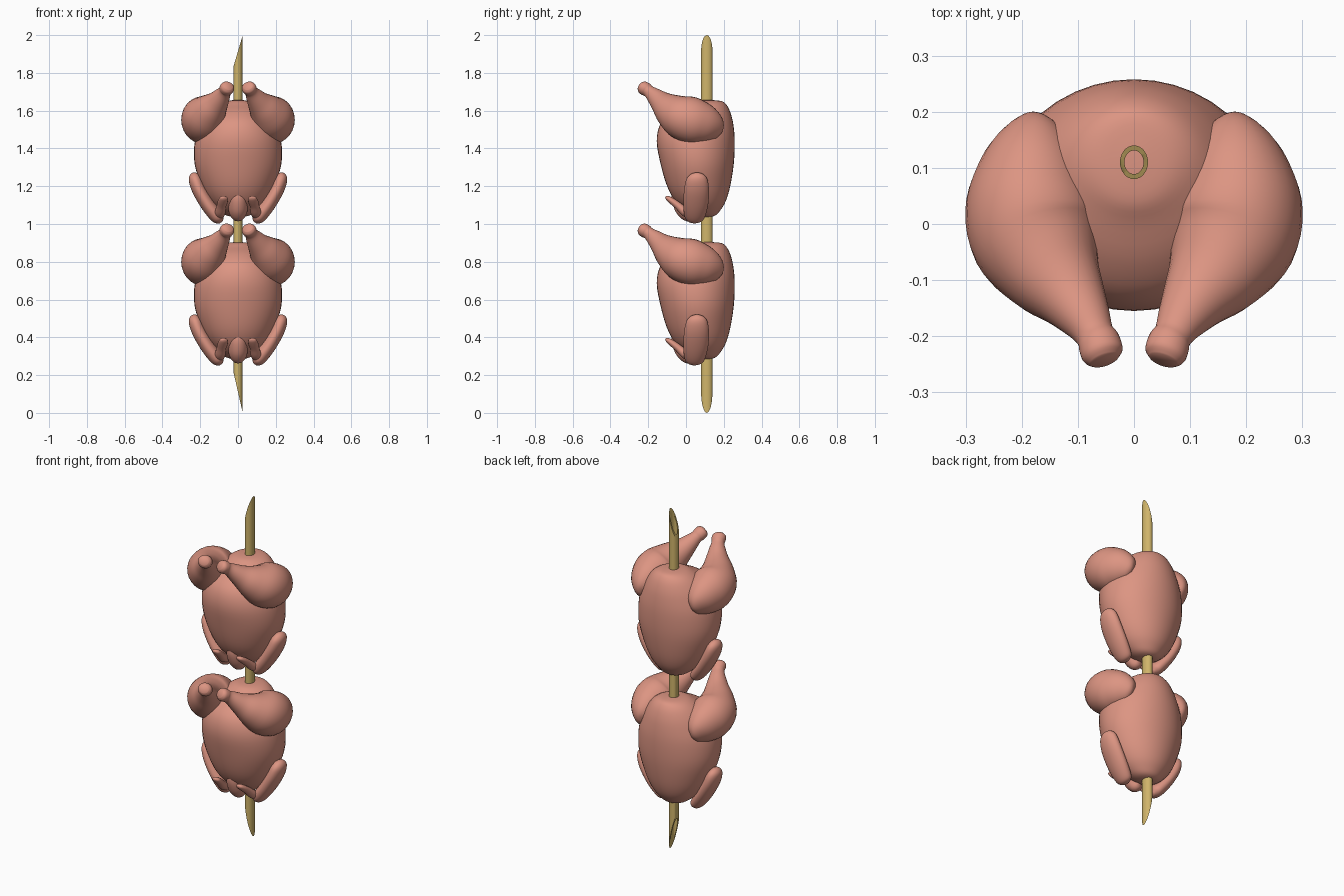
import bpy, math
from mathutils import Vector

if "Cube" in bpy.data.objects:
    bpy.data.objects.remove(bpy.data.objects["Cube"])


def material(name, rgb):
    m = bpy.data.materials.new(name)
    m.diffuse_color = (*rgb, 1)
    m.use_nodes = True
    m.node_tree.nodes["Principled BSDF"].inputs["Base Color"].default_value = m.diffuse_color
    return m


PINK = material("raw poultry pink", (0.72, 0.30, 0.225))
BAMBOO = material("bamboo tan", (0.63, 0.46, 0.145))


def make(name, verts, faces, mat, angle=50):
    me = bpy.data.meshes.new(name)
    me.from_pydata(verts, [], faces)
    me.materials.append(mat)
    ob = bpy.data.objects.new(name, me)
    bpy.context.collection.objects.link(ob)
    bpy.ops.object.select_all(action='DESELECT')
    ob.select_set(True)
    bpy.context.view_layer.objects.active = ob
    bpy.ops.object.mode_set(mode='EDIT')
    bpy.ops.mesh.select_all(action='SELECT')
    bpy.ops.mesh.normals_make_consistent(inside=False)
    bpy.ops.object.mode_set(mode='OBJECT')
    bpy.ops.object.shade_smooth_by_angle(angle=math.radians(angle))
    return ob


def smooth_rows(rows, steps=4):
    """Catmull-Rom interpolation of (x, y, z, ru, rv) rows."""
    r = [rows[0]] + rows + [rows[-1]]
    out = []
    for i in range(1, len(r) - 2):
        for s in range(steps):
            t = s / steps
            out.append([max(-9, 0.5 * (2 * b + (c - a) * t + (2 * a - 5 * b + 4 * c - d) * t * t
                        + (3 * b - a - 3 * c + d) * t ** 3))
                        for a, b, c, d in zip(r[i - 1], r[i], r[i + 1], r[i + 2])])
    return out + [list(rows[-1])]


def loft(name, rows, ref, sx=1, dz=0, axis=None, n=28):
    """Skin elliptical sections along a path; sx mirrors in x, dz lifts."""
    rows = smooth_rows(rows)
    pts = [Vector(q[:3]) for q in rows]
    verts, faces = [], []
    for i, q in enumerate(rows):
        t = axis or (pts[min(i + 1, len(pts) - 1)] - pts[max(i - 1, 0)]).normalized()
        u = (ref - t * ref.dot(t)).normalized()
        v = t.cross(u)
        for k in range(n):
            a = math.tau * k / n
            p = pts[i] + u * (q[3] * math.cos(a)) + v * (q[4] * math.sin(a))
            verts.append((p.x * sx, p.y, p.z + dz))
    for i in range(len(rows) - 1):
        for k in range(n):
            j = (k + 1) % n
            faces.append((i * n + k, i * n + j, (i + 1) * n + j, (i + 1) * n + k))
    faces += [tuple(range(n)), tuple(range(len(verts) - n, len(verts)))]
    return make(name, verts, faces, PINK)


X, Y, Z = Vector((1, 0, 0)), Vector((0, 1, 0)), Vector((0, 0, 1))

# body sections: z, half width, front y, back y
BODY = [(1.036, .012, .09, .12), (1.045, .06, .05, .155), (1.07, .10, .0, .18),
        (1.12, .148, -.055, .21), (1.2, .192, -.10, .234), (1.32, .23, -.135, .253),
        (1.44, .228, -.155, .258), (1.53, .195, -.135, .25), (1.59, .155, -.075, .235),
        (1.63, .112, .0, .215), (1.65, .07, .04, .19), (1.656, .02, .09, .14)]
BODY = [(0, (f + b) / 2, z, w, (b - f) / 2) for z, w, f, b in BODY]

LEG = [(.17, .187, 1.485, .008, .012), (.174, .175, 1.492, .035, .05), (.178, .14, 1.51, .072, .085),
       (.182, .09, 1.53, .10, .11), (.183, .03, 1.548, .118, .123), (.172, -.03, 1.57, .116, .116),
       (.145, -.085, 1.605, .09, .09), (.112, -.13, 1.643, .064, .062), (.085, -.17, 1.68, .045, .043),
       (.07, -.197, 1.702, .035, .033), (.062, -.212, 1.713, .038, .036),
       (.056, -.232, 1.724, .037, .034), (.052, -.243, 1.73, .026, .022)]

WING = [(.232, .058, 1.272, .012, .008), (.231, .058, 1.262, .036, .024), (.226, .058, 1.235, .056, .035),
        (.205, .056, 1.18, .066, .038), (.165, .052, 1.11, .066, .038), (.125, .047, 1.055, .058, .037),
        (.10, .045, 1.025, .045, .03), (.088, .045, 1.01, .015, .01)]

TIP = [(.105, .05, 1.035, .024, .02), (.095, .0, 1.06, .028, .024), (.088, -.04, 1.095, .025, .02),
       (.08, -.075, 1.122, .026, .017), (.075, -.098, 1.138, .02, .012), (.073, -.108, 1.144, .005, .004)]

NECK = [(0, .04, 1.04, .012, .012), (0, .02, 1.05, .042, .045), (0, .0, 1.09, .052, .06),
        (0, -.03, 1.15, .045, .05), (0, -.05, 1.2, .02, .02)]

# two identical birds stacked on the skewer
for label, dz in (("upper", 0), ("lower", -.752)):
    loft(label + "_body", BODY, X, 1, dz, Z, 40)
    loft(label + "_neck_stub", NECK, X, 1, dz)
    for side, sx in (("right", 1), ("left", -1)):
        loft(f"{label}_{side}_leg", LEG, X, sx, dz)
        loft(f"{label}_{side}_wing", WING, Y, sx, dz)
        loft(f"{label}_{side}_wing_tip", TIP, X, sx, dz)

# hollow bamboo skewer with slanted ends: outer bottom/top, inner top/bottom loops
n = 32
verts, faces = [], []
for rx, ry, top in ((.025, .03, 0), (.025, .03, 1), (.017, .021, 1), (.017, .021, 0)):
    for k in range(n):
        a = math.tau * k / n
        x = rx * math.cos(a)
        s = x / .025
        z = 1.915 + .085 * s if top else .11 - .11 * s
        verts.append((x, .11 + ry * math.sin(a), z))
for i in range(4):
    for k in range(n):
        j = (k + 1) % n
        m = (i + 1) % 4
        faces.append((i * n + k, i * n + j, m * n + j, m * n + k))
make("bamboo_skewer", verts, faces, BAMBOO, 30)
